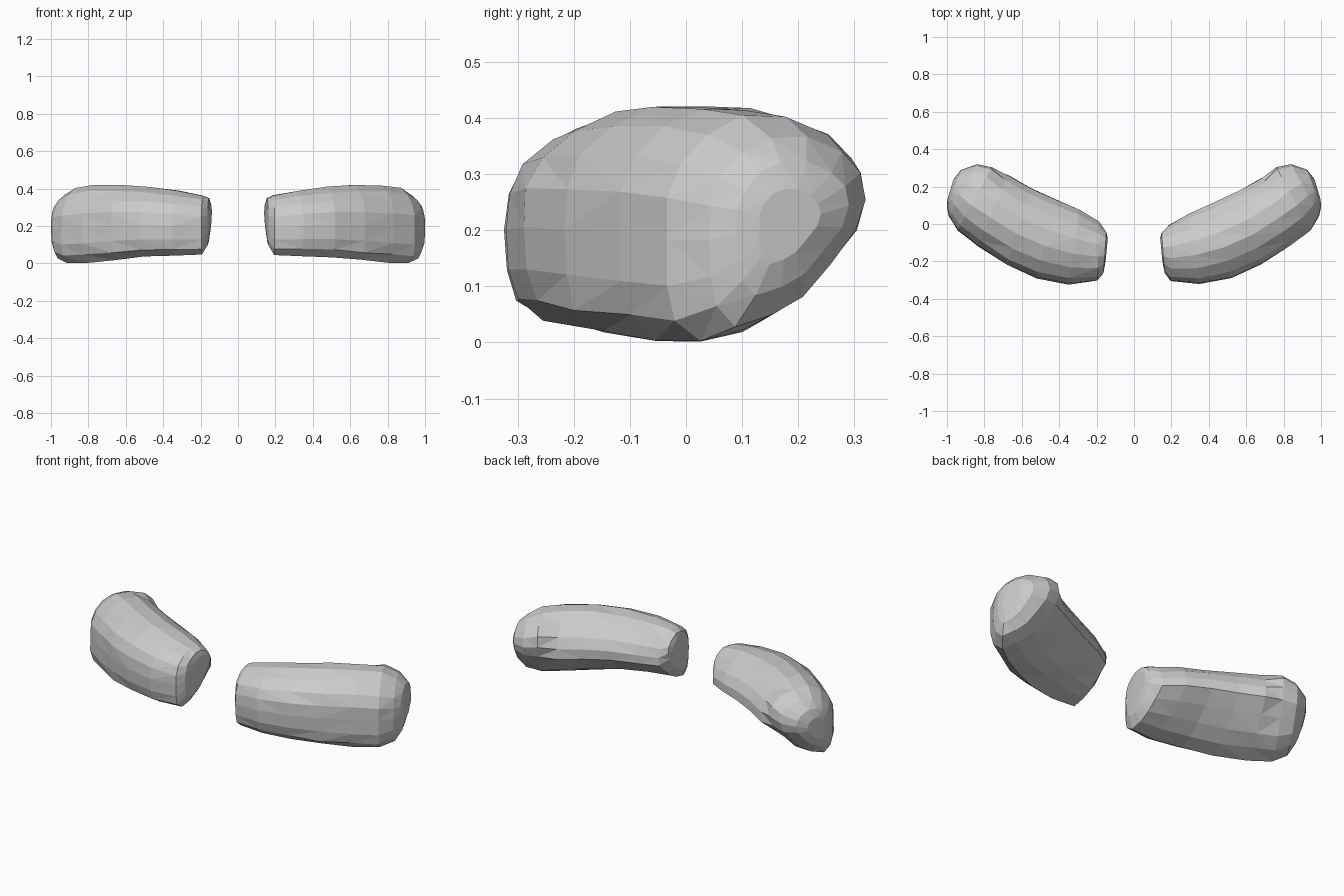
import bpy, bmesh, random
from mathutils import Vector

if "Cube" in bpy.data.objects:
    bpy.data.objects.remove(bpy.data.objects["Cube"])

# Cross-sections: u from front (-1) to back (+1), v from bottom (0) to top (1)
FRONT = [(-1, .45), (-.98, .63), (-.85, .78), (-.57, .91), (-.2, .985)]
BOTTOM = [(.2, .15), (-.2, .05), (-.65, 0), (-.9, .1), (-.98, .25)]
END_SECTION = FRONT + [(.25, .99), (.7, .91), (.93, .8), (1, .66), (.88, .5), (.55, .32)] + BOTTOM
MID_SECTION = FRONT + [(.2, .98), (.56, .88), (.82, .74), (.96, .6), (.96, .46), (.6, .3)] + BOTTOM

# Stations along the bent body: front x, y, back x, y, bottom z, top z
STATIONS = [
    (.152, -.20, .14, -.075, .17, .32),
    (.163, -.26, .148, -.045, .10, .35),
    (.195, -.305, .185, 0, .045, .37),
    (.35, -.322, .29, .065, .04, .397),
    (.52, -.288, .42, .12, .035, .415),
    (.68, -.22, .55, .18, .017, .425),
    (.835, -.12, .67, .25, .004, .424),
    (.945, -.035, .76, .305, 0, .408),
    (.99, .04, .84, .32, .03, .37),
    (1.0, .09, .925, .29, .085, .325),
    (.998, .13, .965, .24, .14, .275),
]


def make_stone(name, side, seed, fill):
    rng = random.Random(seed)
    bm = bmesh.new()
    rings = []
    for i, (fx, fy, bx, by, lo, hi) in enumerate(STATIONS):
        middle = 2 <= i <= 6
        if middle:
            by += fill  # straighter or more hollow back
        mid = Vector(((fx + bx) / 2, (fy + by) / 2, (lo + hi) / 2))
        ring = []
        for u, v in (MID_SECTION if middle else END_SECTION):
            t = (u + 1) / 2
            p = Vector((fx + (bx - fx) * t, fy + (by - fy) * t, lo + (hi - lo) * v))
            p = p.lerp(mid, rng.uniform(-.015, .022))  # slight chipping
            p.x = min(p.x, 1) * side
            p.z = max(p.z, 0)
            ring.append(bm.verts.new(p))
        rings.append(ring)
    n = len(END_SECTION)
    for a, b in zip(rings, rings[1:]):
        for k in range(n):
            bm.faces.new((a[k], a[(k + 1) % n], b[(k + 1) % n], b[k]))
    bm.faces.new(rings[0])
    bm.faces.new(rings[-1])
    bmesh.ops.triangulate(bm, faces=bm.faces[:])
    bmesh.ops.recalc_face_normals(bm, faces=bm.faces[:])
    mesh = bpy.data.meshes.new(name)
    bm.to_mesh(mesh)
    bm.free()
    obj = bpy.data.objects.new(name, mesh)
    bpy.context.collection.objects.link(obj)
    return obj


# Mirrored pair of faceted, bent stones
make_stone("right_stone", 1, 3, 0)
make_stone("left_stone", -1, 8, .02)
